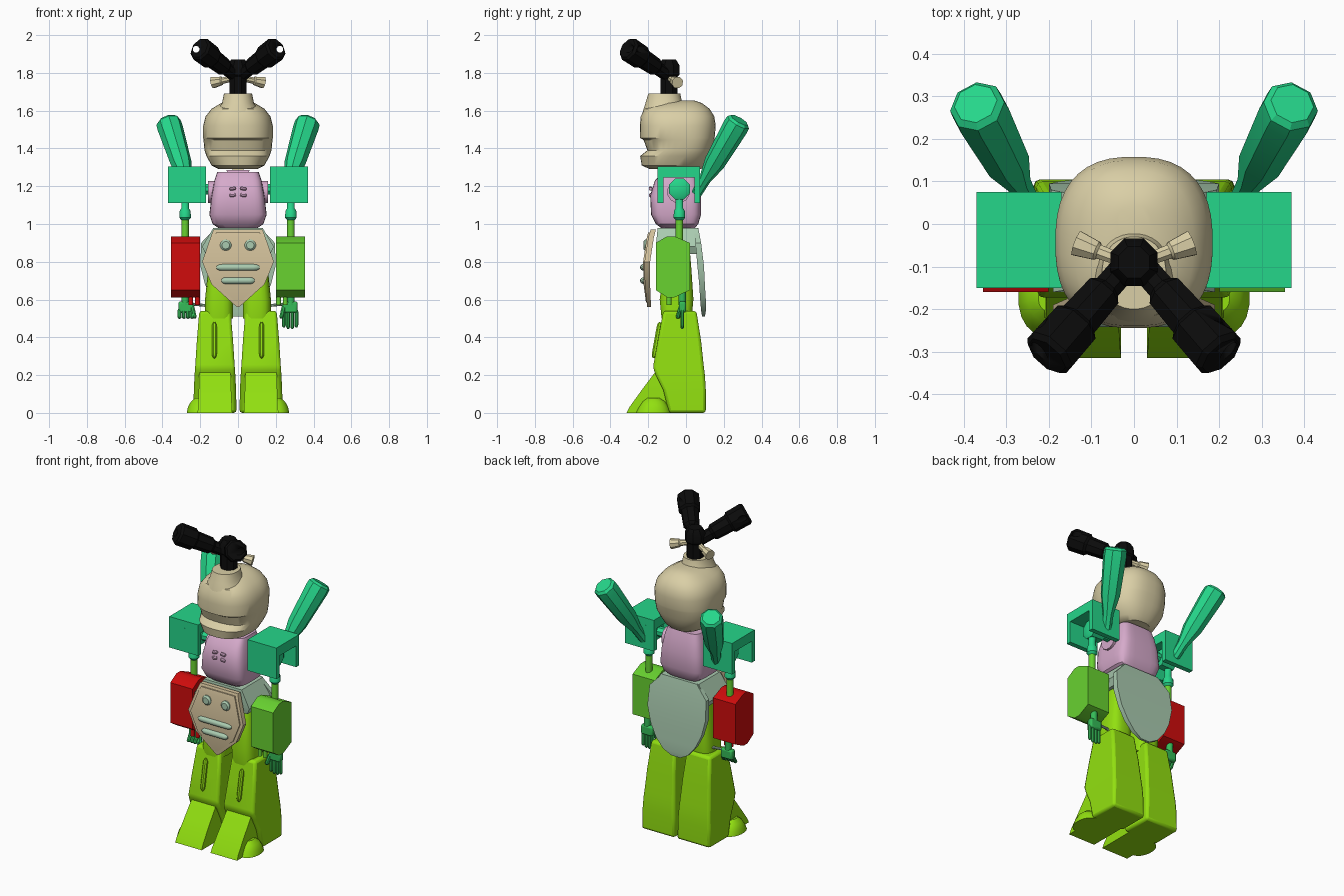
import bpy
import bmesh
from math import cos, sin, pi, radians
from mathutils import Vector

default_cube = bpy.data.objects.get("Cube")
if default_cube:
    bpy.data.objects.remove(default_cube, do_unlink=True)


def make_material(name, hex_code):
    channels = [int(hex_code[i:i + 2], 16) / 255 for i in (0, 2, 4)]
    colour = [((c + 0.055) / 1.055) ** 2.4 if c > 0.04 else c / 12.92 for c in channels] + [1]
    material = bpy.data.materials.new(name)
    material.use_nodes = True
    material.diffuse_color = colour
    material.node_tree.nodes["Principled BSDF"].inputs["Base Color"].default_value = colour
    return material


cream = make_material("cream", "DACFA6")
black = make_material("black", "0B0B0B")
pink = make_material("pink", "D6AACB")
teal = make_material("teal", "25D68A")
red = make_material("red", "D00C0C")
lime = make_material("lime", "92E010")
grass = make_material("grass green", "68D230")
sage = make_material("sage", "AACBB0")
tan = make_material("tan", "D2C09A")
hand_green = make_material("hand green", "35BC58")


def finish(name, bm, material, bevel=0):
    """Turn a bmesh into a shaded object with one material."""
    bmesh.ops.recalc_face_normals(bm, faces=bm.faces[:])
    mesh = bpy.data.meshes.new(name)
    bm.to_mesh(mesh)
    bm.free()
    mesh.materials.append(material)
    obj = bpy.data.objects.new(name, mesh)
    bpy.context.collection.objects.link(obj)
    for other in bpy.context.selected_objects:
        other.select_set(False)
    obj.select_set(True)
    bpy.context.view_layer.objects.active = obj
    bpy.ops.object.shade_smooth_by_angle(angle=radians(32))
    if bevel:
        modifier = obj.modifiers.new("Bevel", "BEVEL")
        modifier.width = bevel
        modifier.segments = 2
    return obj


def loft_mesh(rings, sides, power, x):
    """Stack rings of (height, half width, front y, back y), as rounded or square outlines."""
    bm = bmesh.new()
    rows = []
    for z, half, front, back in rings:
        row = []
        for i in range(sides):
            angle = 2 * pi * (i + 0.5) / sides
            c, s = [abs(v) ** (2 / power) * (1 if v > 0 else -1) for v in (cos(angle), sin(angle))]
            row.append(bm.verts.new((x + half * c, (front + back) / 2 + (back - front) / 2 * s, z)))
        rows.append(row)
    for low, high in zip(rows, rows[1:]):
        for i in range(sides):
            j = (i + 1) % sides
            bm.faces.new((low[i], low[j], high[j], high[i]))
    bm.faces.new(rows[0])
    bm.faces.new(rows[-1])
    return bm


def loft(name, rings, material, sides=4, power=900, x=0, bevel=0):
    return finish(name, loft_mesh(rings, sides, power, x), material, bevel)


def box(name, xs, ys, zs, material, bevel=0):
    half = abs(xs[1] - xs[0]) / 2
    return loft(name, [(z, half, *ys) for z in zs], material, x=sum(xs) / 2, bevel=bevel)


def rod(name, start, end, profile, material, sides=12):
    """Turned part along a line; profile is (fraction along, radius)."""
    start, end = Vector(start), Vector(end)
    axis = end - start
    bm = loft_mesh([(t * axis.length, r, -r, r) for t, r in profile], sides, 2, 0)
    turn = axis.to_track_quat("Z", "Y").to_matrix().to_4x4()
    turn.translation = start
    bm.transform(turn)
    return finish(name, bm, material)


def even(radius):
    return [(0, radius), (1, radius)]


def capsule(radius):
    return [(0, radius * 0.4), (0.07, radius * 0.9), (0.15, radius),
            (0.85, radius), (0.93, radius * 0.9), (1, radius * 0.4)]


# Head with a recessed eye band, and its top chimney
loft("head", [(1.29, .10, -.19, .08), (1.31, .14, -.235, .10), (1.36, .168, -.243, .125),
              (1.39, .178, -.205, .135), (1.445, .183, -.225, .15), (1.455, .185, -.243, .152),
              (1.52, .185, -.245, .158), (1.57, .172, -.24, .15), (1.61, .14, -.22, .125),
              (1.64, .09, -.15, .085), (1.653, .04, -.05, .045)], cream, 40, 2.5)
loft("head_chimney", [(1.54, .15, -.24, .03), (1.6, .11, -.228, .0), (1.64, .085, -.215, -.02),
                      (1.69, .075, -.2, -.03)], cream, 32, 2.2)
box("neck", (-.03, .03), (-.09, .0), (1.22, 1.31), cream)

# Antenna hub
loft("antenna_hub", [(1.69, .05, -.14, -.04), (1.78, .05, -.14, -.04), (1.79, .06, -.15, -.03),
                     (1.84, .06, -.15, -.03), (1.87, .04, -.13, -.05)], black, 8, 2)

# Torso with vents
loft("torso", [(.97, .09, -.12, .04), (1.0, .135, -.16, .065), (1.05, .152, -.185, .08),
               (1.15, .14, -.19, .08), (1.23, .125, -.165, .065), (1.275, .11, -.12, .05)],
     pink, 32, 5)
loft("collar", [(1.2, .05, -.14, .03), (1.285, .06, -.10, .02)], pink)

# Waist and skirt plates
loft("waist", [(.84, .17, -.15, .06), (.88, .19, -.16, .07), (.98, .13, -.15, .06)], sage)
loft("front_plate", [(.56, .006, -.205, -.185), (.68, .14, -.218, -.19), (.80, .19, -.22, -.19),
                     (.93, .145, -.2, -.17), (.97, .13, -.187, -.16)], tan)
loft("front_plate_panel", [(.585, .006, -.212, -.2), (.685, .122, -.225, -.21),
                           (.80, .17, -.227, -.21), (.93, .127, -.207, -.19),
                           (.955, .115, -.2, -.18)], tan)
loft("back_plate", [(.51, .03, .085, .10), (.54, .085, .08, .105), (.6, .135, .075, .105),
                    (.68, .175, .07, .10), (.78, .2, .06, .095), (.9, .195, .05, .08),
                    (.98, .12, .04, .065)], sage)
for name, half, z in (("upper_bar", .115, .77), ("lower_bar", .088, .70)):
    rod(name, (-half, -.225, z), (half, -.225, z), capsule(.018), sage)

for side, word in ((1, "left"), (-1, "right")):
    def part(name):
        return word + "_" + name

    # Antenna arm with a slot through its tip, and its peg
    arm = rod(part("antenna_arm"), (side * .02, -.10, 1.79), (side * .205, -.31, 1.93),
              [(0, .035), (.25, .035), (.3, .048), (.62, .052), (.66, .064), (.96, .066), (1, .055)],
              black, 8)
    cutter = rod(part("slot_cutter"), (side * .222, -.5, 1.925), (side * .222, .1, 1.925),
                 even(.018), black)
    cutter.hide_render = True
    cutter.hide_viewport = True
    cut = arm.modifiers.new("Slot", "BOOLEAN")
    cut.operation = "DIFFERENCE"
    cut.object = cutter
    rod(part("peg"), (side * .03, -.085, 1.77), (side * .135, -.045, 1.748),
        [(0, .016), (.5, .018), (.55, .024), (1, .032)], cream, 8)

    # Chest details
    for z in (1.155, 1.19):
        rod(part("vent"), (side * .012, -.187, z), (side * .045, -.187, z - .005), capsule(.01), pink, 8)
    rod(part("shoulder_socket"), (side * .11, -.04, 1.17), (side * .158, -.04, 1.17), even(.06), pink)

    # Shoulder guard, open below and at both sides
    across = (side * .17, side * .37)
    box(part("guard_top"), across, (-.15, .075), (1.245, 1.305), teal)
    box(part("guard_front"), across, (-.15, -.12), (1.112, 1.26), teal)
    box(part("guard_back"), across, (.045, .075), (1.112, 1.26), teal)
    rod(part("shoulder_joint"), (side * .14, -.035, 1.185), (side * .31, -.035, 1.185),
        [(0, .03), (.4, .03), (.45, .055), (.95, .06), (1, .045)], teal, 8)

    # Horn behind the shoulder
    rod(part("horn"), (side * .25, .055, 1.16), (side * .372, .283, 1.55),
        [(0, .028), (.2, .032), (.42, .056), (.9, .068), (.97, .066), (1, .052)], teal, 8)

    # Upper arm
    rod(part("upper_arm"), (side * .28, -.035, 1.02), (side * .28, -.035, 1.16),
        [(0, .02), (.1, .032), (.35, .03), (.45, .021), (1, .021)], teal)
    rod(part("elbow_rod"), (side * .28, -.035, .91), (side * .28, -.035, 1.05), even(.02), grass)

    # Forearm block, wrist pins and palm
    forearm_colour = grass if side > 0 else red
    loft(part("forearm"), [(.612, .077, -.10, -.06), (.65, .077, -.16, .02), (.9, .077, -.16, .02),
                           (.935, .077, -.10, -.06)], forearm_colour, x=side * .278)
    for pin in (.215, .25):
        rod(part("pin"), (side * pin, -.09, .57), (side * pin, -.09, .63), even(.013), forearm_colour)
    rod(part("wrist"), (side * .28, -.02, .57), (side * .28, -.02, .64), even(.02), hand_green)
    box(part("palm"), (side * .235, side * .315), (-.038, .0), (.53, .59), hand_green, .01)

    # Fingers: straight on the left hand, curled on the right
    for i in range(4):
        x = side * (.243 + i * .022)
        tip = .44 + abs(i - 1.5) * .008 if side > 0 else .50
        rod(part("finger"), (x, -.02, .55), (x, -.02 if side > 0 else -.05, tip), capsule(.011),
            hand_green, 8)
    rod(part("thumb"), (side * .245, -.025, .57), (side * .228, -.045, .5), capsule(.012), hand_green, 8)

    # Stud on the front plate
    rod(part("stud"), (side * .065, -.195, .888), (side * .065, -.226, .888),
        [(0, .03), (.7, .03), (1, .02)], sage, 16)

    # Thigh, lower leg, handle and foot
    loft(part("thigh"), [(.5, .075, -.13, .03), (.6, .075, -.14, .04), (.75, .06, -.12, .03),
                         (.87, .045, -.10, .02)], lime, 20, 3, side * .1)
    rod(part("skirt_rod"), (side * .13, -.02, .565), (side * .24, -.02, .575), even(.008), sage, 8)
    loft(part("lower_leg"), [(0, .114, -.09, .105), (.12, .112, -.12, .105), (.2, .108, -.16, .1),
                             (.24, .105, -.175, .095), (.38, .096, -.15, .08), (.54, .083, -.12, .055)],
         lime, x=side * .122, bevel=.015)
    rod(part("leg_handle"), (side * .125, -.172, .29), (side * .125, -.138, .48), capsule(.014), lime, 8)
    loft(part("foot"), [(0, .092, -.315, -.05), (.03, .09, -.3, -.05), (.12, .086, -.235, -.05),
                        (.2, .084, -.175, -.05), (.225, .078, -.155, -.05)], lime, x=side * .122)
    loft(part("foot_fin"), [(0, .072, -.265, -.08), (.03, .066, -.25, -.09), (.06, .05, -.23, -.11),
                            (.08, .025, -.205, -.14)], lime, 20, 2.2, side * .2)
